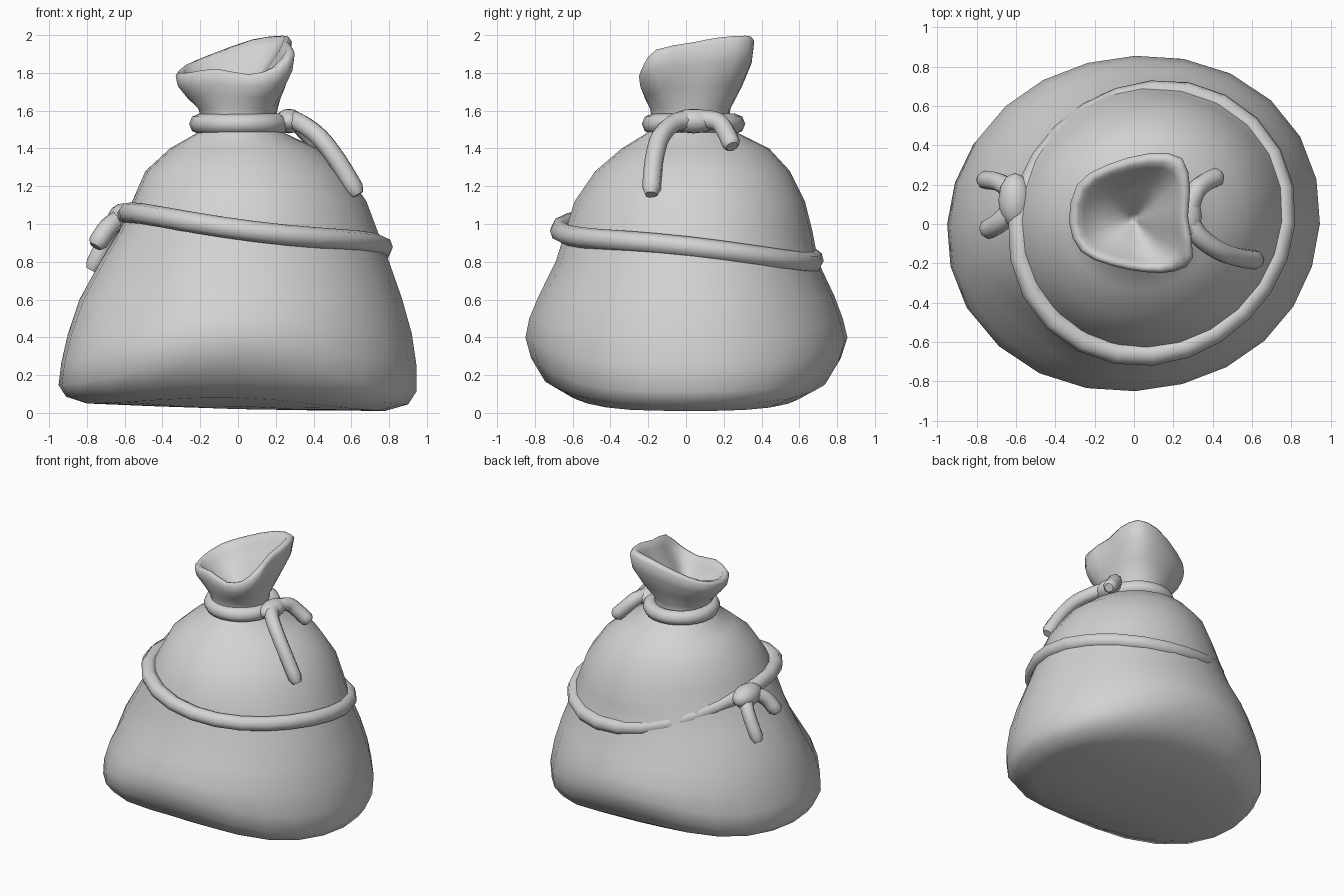
import bpy, bmesh, math
from mathutils import Vector

cube = bpy.data.objects.get("Cube")
if cube:
    bpy.data.objects.remove(cube, do_unlink=True)

SEGMENTS = 24
TAU = math.tau

cloth = bpy.data.materials.new("grey cloth")
cloth.use_nodes = True
cloth.diffuse_color = (0.65, 0.65, 0.65, 1)
cloth.node_tree.nodes["Principled BSDF"].inputs["Base Color"].default_value = (0.65, 0.65, 0.65, 1)


def finish(name, mesh):
    obj = bpy.data.objects.new(name, mesh)
    bpy.context.collection.objects.link(obj)
    mesh.materials.clear()
    mesh.materials.append(cloth)
    for poly in mesh.polygons:
        poly.use_smooth = True
    return obj


def smooth_path(points, steps, closed=False):
    """Points along a Catmull-Rom curve through the given points."""
    pts = [Vector(p) for p in points]
    n = len(pts)
    pick = (lambda i: pts[i % n]) if closed else (lambda i: pts[max(0, min(n - 1, i))])
    out = []
    for i in range(n if closed else n - 1):
        a, b, c, d = (pick(i + k) for k in (-1, 0, 1, 2))
        for s in range(steps):
            t = s / steps
            out.append(0.5 * (2 * b + (c - a) * t + (2 * a - 5 * b + 4 * c - d) * t ** 2
                              + (3 * b - a - 3 * c + d) * t ** 3))
    return out if closed else out + [pts[-1]]


def rope(name, path, radius, closed=False):
    """Round cord along a path, with rounded ends when open."""
    curve = bpy.data.curves.new(name, "CURVE")
    curve.dimensions = "3D"
    curve.bevel_depth = radius
    curve.bevel_resolution = 2
    curve.use_fill_caps = True
    spline = curve.splines.new("POLY")
    spline.points.add(len(path) - 1)
    for point, co in zip(spline.points, path):
        point.co = (*co, 1)
    spline.use_cyclic_u = closed
    if not closed:
        spline.points[-1].radius = 0.65
    helper = bpy.data.objects.new(name + " path", curve)
    bpy.context.collection.objects.link(helper)
    graph = bpy.context.evaluated_depsgraph_get()
    mesh = bpy.data.meshes.new_from_object(helper.evaluated_get(graph))
    bpy.data.objects.remove(helper, do_unlink=True)
    return finish(name, mesh)


def knot(name, location, size):
    bm = bmesh.new()
    bmesh.ops.create_uvsphere(bm, u_segments=12, v_segments=8, radius=1)
    for v in bm.verts:
        v.co = Vector(a * b for a, b in zip(v.co, size)) + Vector(location)
    mesh = bpy.data.meshes.new(name)
    bm.to_mesh(mesh)
    bm.free()
    return finish(name, mesh)


def oval(z, x0, x1, y0, y1, lift=0):
    """Body ring, skewed along one diagonal; lift raises its front and back only."""
    ring = []
    for i in range(SEGMENTS):
        a = TAU * i / SEGMENTS
        c, s = math.cos(a), math.sin(a)
        skew = 0.025 * math.sin(2 * a) * min(1, max(0, (1.45 - z) / 0.3))
        square = 0.02 * max(0, 1 - z) * math.sin(2 * a) ** 2
        dent = 0.09 * math.exp(-((a - TAU * 0.625) / 0.35) ** 2 - ((z - 0.66) / 0.2) ** 2)
        scale = 1 + skew + square - dent
        x = (x0 + x1) / 2 + scale * c * (x1 - x0) / 2
        y = (y0 + y1) / 2 + scale * s * (y1 - y0) / 2
        tilt = 0.027 * x * max(0, 1 - z / 0.4)
        ring.append(Vector((x, y, z + lift * s ** 4 - tilt)))
    return ring


# Sack body: sagging base up to the tied neck
rings = [oval(*r) for r in (
    (.024, -.45, .45, -.3, .3, .01),
    (.03, -.8, .78, -.6, .6, .05),
    (.065, -.91, .9, -.745, .745, .1),
    (.13, -.95, .945, -.82, .82, .16),
    (.26, -.935, .945, -.85, .855, .14),
    (.42, -.9, .92, -.83, .83, .08),
    (.6, -.84, .87, -.78, .785, .02),
    (.8, -.73, .8, -.69, .7),
    (.96, -.63, .74, -.64, .67),
    (1.12, -.56, .68, -.59, .63),
    (1.28, -.49, .57, -.48, .55),
    (1.4, -.36, .42, -.34, .44),
    (1.48, -.22, .25, -.21, .28),
    (1.54, -.19, .2, -.18, .23),
    (1.61, -.21, .21, -.19, .235),
)]

# Flared mouth: uneven rim, then a funnel inside
rim = smooth_path([
    (.275, .04, 1.94), (.285, .18, 1.965), (.245, .335, 1.975), (.08, .36, 1.955),
    (-.14, .3, 1.88), (-.29, .2, 1.82), (-.33, .01, 1.78), (-.27, -.14, 1.78),
    (-.12, -.21, 1.8), (.06, -.245, 1.77), (.21, -.24, 1.81), (.3, -.17, 1.9)], 2, True)
neck = rings[-1]
center = Vector((0, .02, 1.6))
for t, flare in ((.35, .5), (.7, .9)):
    rings.append([Vector((*n.xy.lerp(r.xy, flare), n.z + (r.z - n.z) * t)) for n, r in zip(neck, rim)])
rings.append(rim)
for scale, dz in ((.95, .022), (.86, .018), (.78, -.03)):
    rings.append([Vector((*center.xy.lerp(r.xy, scale), r.z + dz)) for r in rim])
for t in (.4, .8):
    rings.append([r.lerp(center, t) for r in rings[-1]])

bm = bmesh.new()
loops = [[bm.verts.new(p) for p in ring] for ring in rings]
for low, high in zip(loops, loops[1:]):
    for i in range(SEGMENTS):
        j = (i + 1) % SEGMENTS
        bm.faces.new((low[i], low[j], high[j], high[i]))
bottom, funnel = bm.verts.new((0, 0, .02)), bm.verts.new(center)
for i in range(SEGMENTS):
    j = (i + 1) % SEGMENTS
    bm.faces.new((bottom, loops[0][j], loops[0][i]))
    bm.faces.new((funnel, loops[-1][i], loops[-1][j]))
bmesh.ops.recalc_face_normals(bm, faces=bm.faces)
mesh = bpy.data.meshes.new("sack")
bm.to_mesh(mesh)
bm.free()
finish("sack", mesh)

# Neck cord with its knot and two tails
angles = [TAU * i / SEGMENTS for i in range(SEGMENTS)]
rope("neck_cord", [(.01 + .215 * math.cos(a), .04 + .22 * math.sin(a), 1.53) for a in angles], .054, True)
knot("neck_knot", (.27, .04, 1.545), (.075, .13, .065))
rope("neck_tail_front", smooth_path(
    [(.27, .04, 1.555), (.33, -.06, 1.535), (.43, -.135, 1.46), (.53, -.17, 1.33), (.635, -.185, 1.155)], 4), .05)
rope("neck_tail_back", smooth_path(
    [(.27, .04, 1.555), (.31, .16, 1.545), (.36, .21, 1.49), (.435, .245, 1.41)], 4), .05)

# Slanting belt cord, longer along one diagonal, with its knot and two tails
belt = []
for a in angles:
    skew = 1 + .045 * math.sin(2 * a)
    height = .925 - .085 * math.cos(a) - .075 * math.sin(a) + .04 * math.cos(2 * a)
    belt.append((.09 + .675 * skew * math.cos(a), .005 + .67 * skew * math.sin(a), height))
rope("belt_cord", belt, .055, True)
knot("belt_knot", (-.605, .12, 1.03), (.085, .14, .08))
rope("belt_tail_front", smooth_path([(-.6, .1, 1.04), (-.68, .01, .99), (-.755, -.035, .88)], 4), .052)
rope("belt_tail_back", smooth_path([(-.6, .14, 1.04), (-.68, .21, .94), (-.775, .225, .755)], 4), .048)
